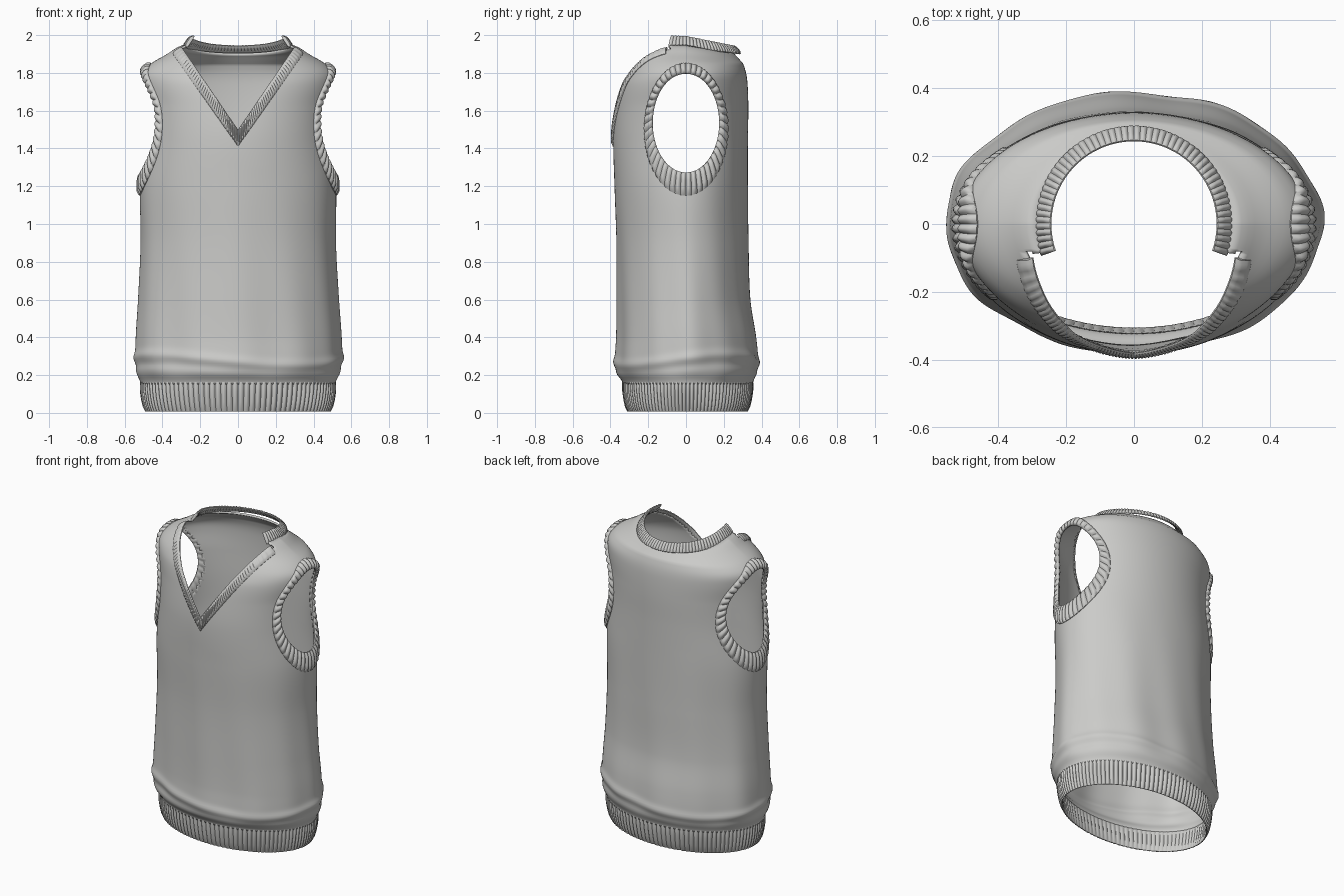
import bpy, bmesh, math
from math import sin, cos, pi, sqrt, exp
from mathutils import Vector

if "Cube" in bpy.data.objects:
    bpy.data.objects.remove(bpy.data.objects["Cube"])

wool = bpy.data.materials.new("light_grey_wool")
wool.use_nodes = True
GREY = (0.6, 0.6, 0.585, 1)
wool.diffuse_color = GREY
wool.node_tree.nodes["Principled BSDF"].inputs["Base Color"].default_value = GREY

# Torso sections: height, half width, front depth, back depth
SECTIONS = [
    (0.00, .492, .312, .328), (0.10, .510, .328, .346), (0.165, .518, .338, .356),
    (0.21, .538, .368, .376), (0.26, .546, .374, .382), (0.40, .543, .366, .370),
    (0.60, .530, .364, .340), (0.90, .516, .366, .331), (1.20, .518, .378, .328),
    (1.45, .492, .385, .328), (1.62, .492, .372, .330), (1.74, .512, .350, .326),
    (1.80, .508, .322, .318), (1.85, .460, .295, .302), (1.90, .375, .272, .280),
    (1.935, .322, .262, .262), (1.95, .285, .250, .252)]


def section(z):
    """Smoothly interpolated half width, front and back depth."""
    z = min(max(z, 0), SECTIONS[-1][0])
    i = 0
    while i < len(SECTIONS) - 2 and z > SECTIONS[i + 1][0]:
        i += 1
    p, q = SECTIONS[i], SECTIONS[i + 1]
    o, r = SECTIONS[max(i - 1, 0)], SECTIONS[min(i + 2, len(SECTIONS) - 1)]
    h = q[0] - p[0]
    t = (z - p[0]) / h
    out = []
    for k in (1, 2, 3):
        m0 = (q[k] - o[k]) / (q[0] - o[0]) * h
        m1 = (r[k] - p[k]) / (r[0] - p[0]) * h
        s = t * t * (3 - 2 * t)
        out.append(p[k] + (q[k] - p[k]) * s + m0 * t * (1 - t) ** 2 - m1 * t * t * (1 - t))
    return out


def neck_dip(y, z):
    """The neckline falls towards the back."""
    return -0.045 * max(0, (z - 1.85) / 0.1) * max(0, y / 0.25)


def on_side(y, z, side):
    a, f, b = section(z)
    return Vector((side * a * sqrt(max(0, 1 - (y / (f if y < 0 else b)) ** 2)), y, z))


def on_front(x, z):
    a, f, b = section(z)
    return Vector((x, -f * sqrt(max(0.02, 1 - (x / a) ** 2)), z))


def bump(v, width):
    return exp(-(v / width) ** 2)


def folds(ang, z):
    """Soft cloth folds above the hem and down the body."""
    fade = min(1, max(0, (z - 0.18) / 0.1)) * max(0, 1 - z / 1.3)
    ridge = 0.012 * bump(z - 0.28 - 0.03 * sin(2 * ang + 0.4), 0.025)
    ridge -= 0.008 * bump(z - 0.235 - 0.02 * sin(2 * ang + 0.4), 0.02)
    drape = 0.006 * sin(7 * ang + 1) + 0.004 * sin(12 * ang + 2 * z)
    return fade * (ridge + drape)


def make(name, bm):
    bmesh.ops.recalc_face_normals(bm, faces=bm.faces)
    mesh = bpy.data.meshes.new(name)
    bm.to_mesh(mesh)
    bm.free()
    mesh.materials.append(wool)
    ob = bpy.data.objects.new(name, mesh)
    bpy.context.collection.objects.link(ob)
    for o in bpy.context.selected_objects:
        o.select_set(False)
    ob.select_set(True)
    bpy.context.view_layer.objects.active = ob
    bpy.ops.object.shade_smooth_by_angle(angle=math.radians(50))
    return ob


def skin(bm, rows, close_rows, close_cols):
    n, m = len(rows), len(rows[0])
    for i in range(n if close_rows else n - 1):
        for j in range(m if close_cols else m - 1):
            a, b = rows[i], rows[(i + 1) % n]
            bm.faces.new((a[j], a[(j + 1) % m], b[(j + 1) % m], b[j]))


def rib_band(name, path, ribs, thick, depth, closed, per_rib=6, across=6):
    """Padded knitted strip: path(u, v) runs along u and across v."""
    bm = bmesh.new()
    count = ribs * per_rib
    rows, e = [], 1e-3
    for i in range(count if closed else count + 1):
        u = i / count
        wave = abs(sin(pi * ribs * u)) - 0.5
        outer, inner = [], []
        for j in range(across + 1):
            v = j / across
            p = path(u, v)
            vm = min(max(v, 0.1), 0.9)
            um = u if closed else min(max(u, 0.01), 0.99)
            n = (path(um + e, vm) - path(um - e, vm)).cross(path(um, vm + e) - path(um, vm - e))
            n.normalize()
            if n.x * p.x + n.y * p.y < 0:
                n = -n
            puff = (1 - (2 * v - 1) ** 4)
            outer.append(p + n * (thick * (0.25 + 0.75 * puff) + depth * wave * (0.35 + 0.65 * puff)))
            inner.append(p - n * (thick * (0.25 + 0.45 * puff) + 0.5 * depth * wave * puff))
        rows.append([bm.verts.new(c) for c in outer + inner[::-1]])
    skin(bm, rows, closed, True)
    if not closed:
        bm.faces.new(rows[0])
        bm.faces.new(rows[-1])
    return make(name, bm)


# Armhole ellipse: v = 0 at the opening, v = 1 at the outer seam
def armhole_radii(v):
    return 0.178 + 0.042 * v, 0.262 + 0.088 * v, 1.535 - 0.035 * v


def in_armhole(p):
    ry, rz, zc = armhole_radii(0.5)
    return (p.y / ry) ** 2 + ((p.z - zc) / rz) ** 2 < 1 and abs(p.x) > 0.2


def in_v_neck(p):
    return p.y < -0.085 and abs(p.x) < (p.z - 1.46) / 1.435


# Torso shell, with the armholes and V neck left open
bm = bmesh.new()
AROUND, RINGS = 200, 144
rows = []
for i in range(RINGS + 1):
    z = 0.15 + (SECTIONS[-1][0] - 0.15) * i / RINGS
    a, f, b = section(z)
    row = []
    for j in range(AROUND):
        ang = 2 * pi * j / AROUND
        s = folds(ang, z)
        x, y = (a + s) * cos(ang), ((b if sin(ang) > 0 else f) + s) * sin(ang)
        row.append(bm.verts.new((x, y, z + neck_dip(y, z))))
    rows.append(row)
skin(bm, rows, False, True)
holes = []
for face in bm.faces:
    c = face.calc_center_median()
    if in_armhole(c) or in_v_neck(c):
        holes.append(face)
bmesh.ops.delete(bm, geom=holes, context='FACES')
torso = make("torso", bm)
shell = torso.modifiers.new("cloth_thickness", 'SOLIDIFY')
shell.thickness = 0.012
shell.offset = -1


# Ribbed hem
def hem_path(u, v):
    ang = 2 * pi * u
    z = 0.008 + 0.162 * v
    a, f, b = section(z)
    return Vector(((a - .006) * cos(ang), ((b if sin(ang) > 0 else f) - .006) * sin(ang), z))


rib_band("ribbed_hem", hem_path, 104, 0.009, 0.010, True)

# Armhole trims
for side, label in ((1, "left"), (-1, "right")):
    def arm_path(u, v, side=side):
        ry, rz, zc = armhole_radii(v)
        return on_side(ry * sin(2 * pi * u), zc + rz * cos(2 * pi * u), side)
    rib_band(label + "_armhole_trim", arm_path, 46, 0.015, 0.011, True)


# V neck trim, running from one shoulder down to the point and up again
def v_path(u, v):
    t = 2 * u - 1
    k = abs(t)
    x = t * (0.298 + 0.047 * v)
    z = (1.50 - 0.09 * v) + k * (0.435 + 0.055 * v)
    return on_front(x, z)


rib_band("v_neck_trim", v_path, 70, 0.011, 0.004, False, per_rib=4)


# Standing collar around the back of the neck
def collar_path(u, v):
    ang = -0.33 + u * (pi + 0.66)
    r = 0.288 - 0.043 * v
    y = r * sin(ang)
    back = max(0, sin(ang))
    low = 1.935 - 0.035 * back
    high = 1.994 - 0.05 * back + 0.006 * max(0, -sin(ang))
    return Vector((r * cos(ang), y, low + (high - low) * v))


rib_band("back_collar", collar_path, 56, 0.009, 0.006, False)
